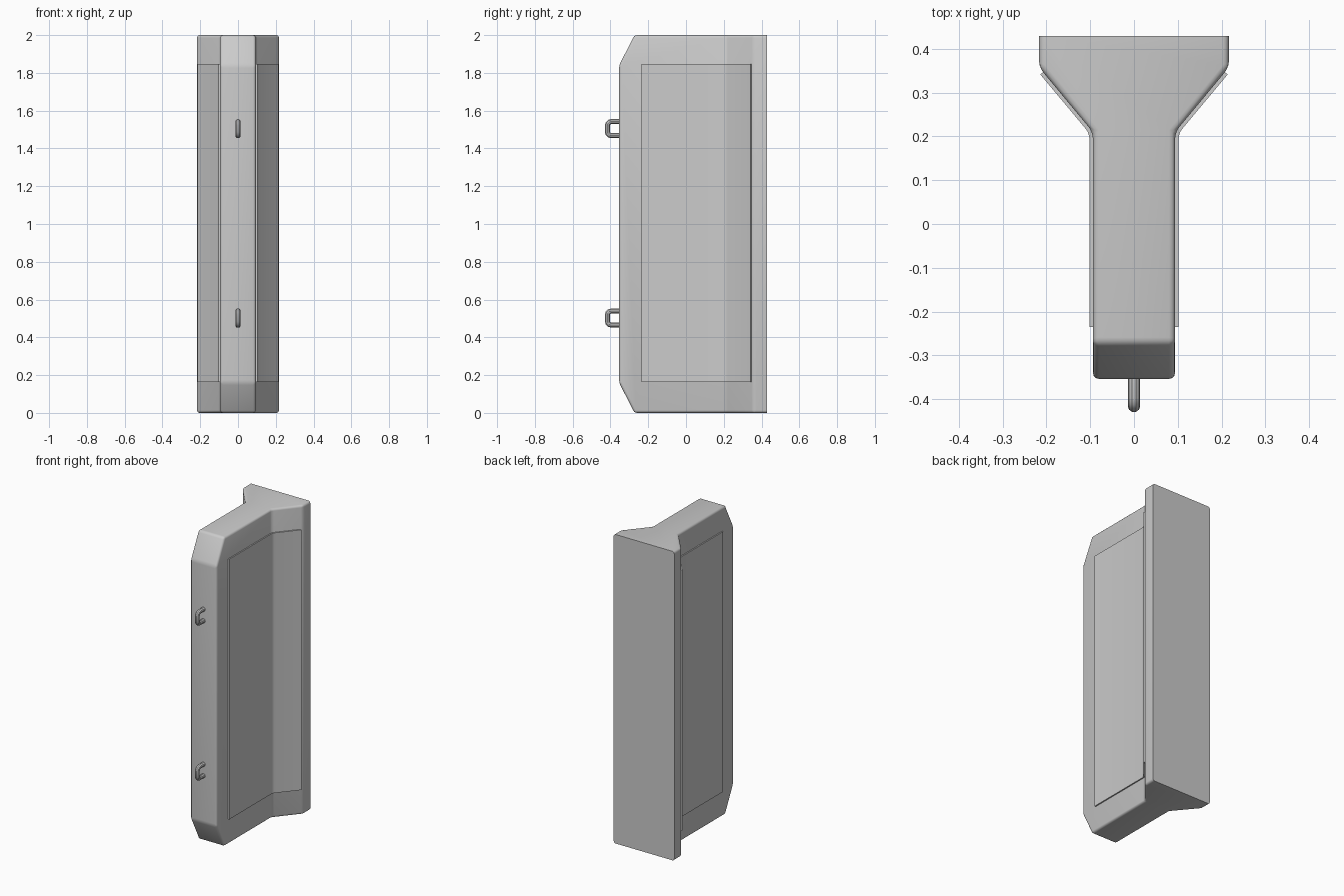
import bpy, bmesh, math
from mathutils import Vector

if "Cube" in bpy.data.objects:
    bpy.data.objects.remove(bpy.data.objects["Cube"])


def prism(bm, profile, z0, z1):
    """Extrude an xy outline between two heights."""
    face = bm.faces.new([bm.verts.new((x, y, z0)) for x, y in profile])
    top = bmesh.ops.extrude_face_region(bm, geom=[face])["geom"]
    verts = [g for g in top if isinstance(g, bmesh.types.BMVert)]
    bmesh.ops.translate(bm, verts=verts, vec=(0, 0, z1 - z0))
    bmesh.ops.recalc_face_normals(bm, faces=bm.faces)


def finish(bm, name):
    bmesh.ops.recalc_face_normals(bm, faces=bm.faces)
    mesh = bpy.data.meshes.new(name)
    bm.to_mesh(mesh)
    bm.free()
    obj = bpy.data.objects.new(name, mesh)
    bpy.context.collection.objects.link(obj)
    smooth(obj)
    return obj


def smooth(obj):
    bpy.ops.object.select_all(action='DESELECT')
    obj.select_set(True)
    bpy.context.view_layer.objects.active = obj
    bpy.ops.object.shade_smooth_by_angle(angle=math.radians(35))


# Main body: T-shaped plan, front corners sliced off at top and bottom
half = [(0.217, 0.43), (0.217, 0.358), (0.094, 0.21), (0.094, -0.354)]
plan = half + [(-x, y) for x, y in reversed(half)]
bm = bmesh.new()
prism(bm, plan, 0, 2)
for z, s in ((0.16, -1), (1.84, 1)):
    bmesh.ops.bisect_plane(bm, geom=bm.verts[:] + bm.edges[:] + bm.faces[:],
                           plane_co=(0, -0.354, z), plane_no=(0, -0.16, s * 0.081),
                           clear_outer=True)
    bmesh.ops.holes_fill(bm, edges=[e for e in bm.edges if e.is_boundary])
# Soften every edge except those around the flat back
soft = [e for e in bm.edges if not all(v.co.y > 0.42 for v in e.verts)]
bmesh.ops.bevel(bm, geom=soft, offset=0.014, segments=3, profile=0.5,
                affect='EDGES', clamp_overlap=True)
finish(bm, "body")

# Thin raised side panels that follow the flare, mirrored
bm = bmesh.new()
prism(bm, [(0.088, -0.235), (0.102, -0.235), (0.102, 0.2075), (0.214, 0.3415),
           (0.204, 0.350), (0.088, 0.212)], 0.163, 1.847)
bend = [e for e in bm.edges
        if all(abs(v.co.x - 0.102) < 1e-4 and v.co.y > 0 for v in e.verts)]
bmesh.ops.bevel(bm, geom=bend, offset=0.012, segments=3, profile=0.5, affect='EDGES')
panel = finish(bm, "side_panels")
panel.modifiers.new("Mirror", 'MIRROR').use_axis[0] = True


# Round bar handles on the front edge
def handle(name, zc):
    y, h, r = -0.416, 0.037, 0.02
    pts = [Vector((0, -0.34, zc + h))]
    for s, angles in ((1, (90, 120, 150, 180)), (-1, (180, 210, 240, 270))):
        for a in map(math.radians, angles):
            pts.append(Vector((0, y + r + r * math.cos(a),
                               zc + s * (h - r) + r * math.sin(a))))
    pts.append(Vector((0, -0.34, zc - h)))
    curve = bpy.data.curves.new(name, 'CURVE')
    curve.dimensions = '3D'
    curve.bevel_depth = 0.014
    curve.bevel_resolution = 3
    curve.use_fill_caps = True
    spline = curve.splines.new('POLY')
    spline.points.add(len(pts) - 1)
    for p, co in zip(spline.points, pts):
        p.co = (*co, 1)
    obj = bpy.data.objects.new(name, curve)
    bpy.context.collection.objects.link(obj)
    bpy.ops.object.select_all(action='DESELECT')
    obj.select_set(True)
    bpy.context.view_layer.objects.active = obj
    bpy.ops.object.convert(target='MESH')
    smooth(bpy.context.view_layer.objects.active)


handle("upper_handle", 1.505)
handle("lower_handle", 0.502)
